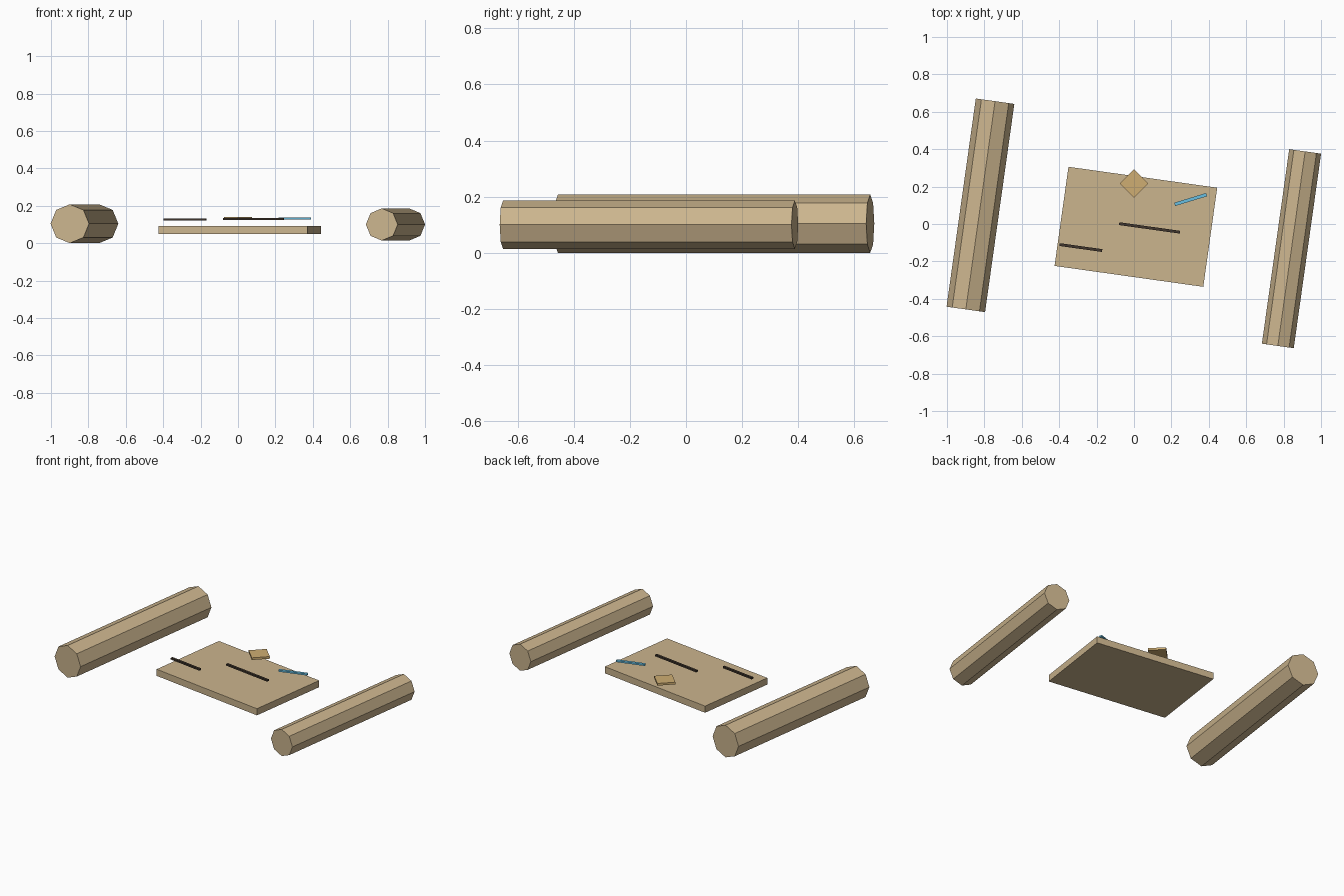
import bpy
from math import radians, pi

if "Cube" in bpy.data.objects:
    bpy.data.objects.remove(bpy.data.objects["Cube"])


def material(name, rgb):
    m = bpy.data.materials.new(name)
    m.diffuse_color = (*rgb, 1)
    m.use_nodes = True
    m.node_tree.nodes["Principled BSDF"].inputs["Base Color"].default_value = m.diffuse_color
    return m


WOOD = material("wood", (0.60, 0.46, 0.27))
DARK = material("dark_line", (0.05, 0.035, 0.025))
BLUE = material("blue", (0.14, 0.52, 0.75))
GOLD = material("gold", (0.62, 0.42, 0.17))
YAW = -8  # whole raft is turned slightly


def box(name, centre, size, yaw, mat):
    bpy.ops.mesh.primitive_cube_add(size=1, location=centre, rotation=(0, 0, radians(yaw)))
    o = bpy.context.object
    o.name = name
    o.scale = size
    o.data.materials.append(mat)


def log(name, centre, radius, length):
    # eight-sided cylinder lying along y, with a corner pointing up
    bpy.ops.mesh.primitive_cylinder_add(vertices=8, radius=radius, depth=length,
                                        location=centre, rotation=(pi / 2, 0, radians(YAW)))
    o = bpy.context.object
    o.name = name
    o.data.materials.append(WOOD)


# side logs
log("left_log", (-0.821, 0.1, 0.104), 0.104, 1.124)
log("right_log", (0.842, -0.132, 0.1), 0.086, 1.05)

# flat board between the logs
box("board", (0.01, -0.015, 0.071), (0.803, 0.535, 0.043), YAW, WOOD)

# thin strips and chip hovering over the board
box("centre_strip", (0.083, -0.021, 0.13), (0.328, 0.015, 0.011), YAW, DARK)
box("left_strip", (-0.284, -0.126, 0.127), (0.23, 0.015, 0.011), YAW, DARK)
box("blue_strip", (0.303, 0.131, 0.132), (0.178, 0.018, 0.01), 17, BLUE)
box("diamond_chip", (0.0, 0.217, 0.133), (0.107, 0.107, 0.014), 45, GOLD)
